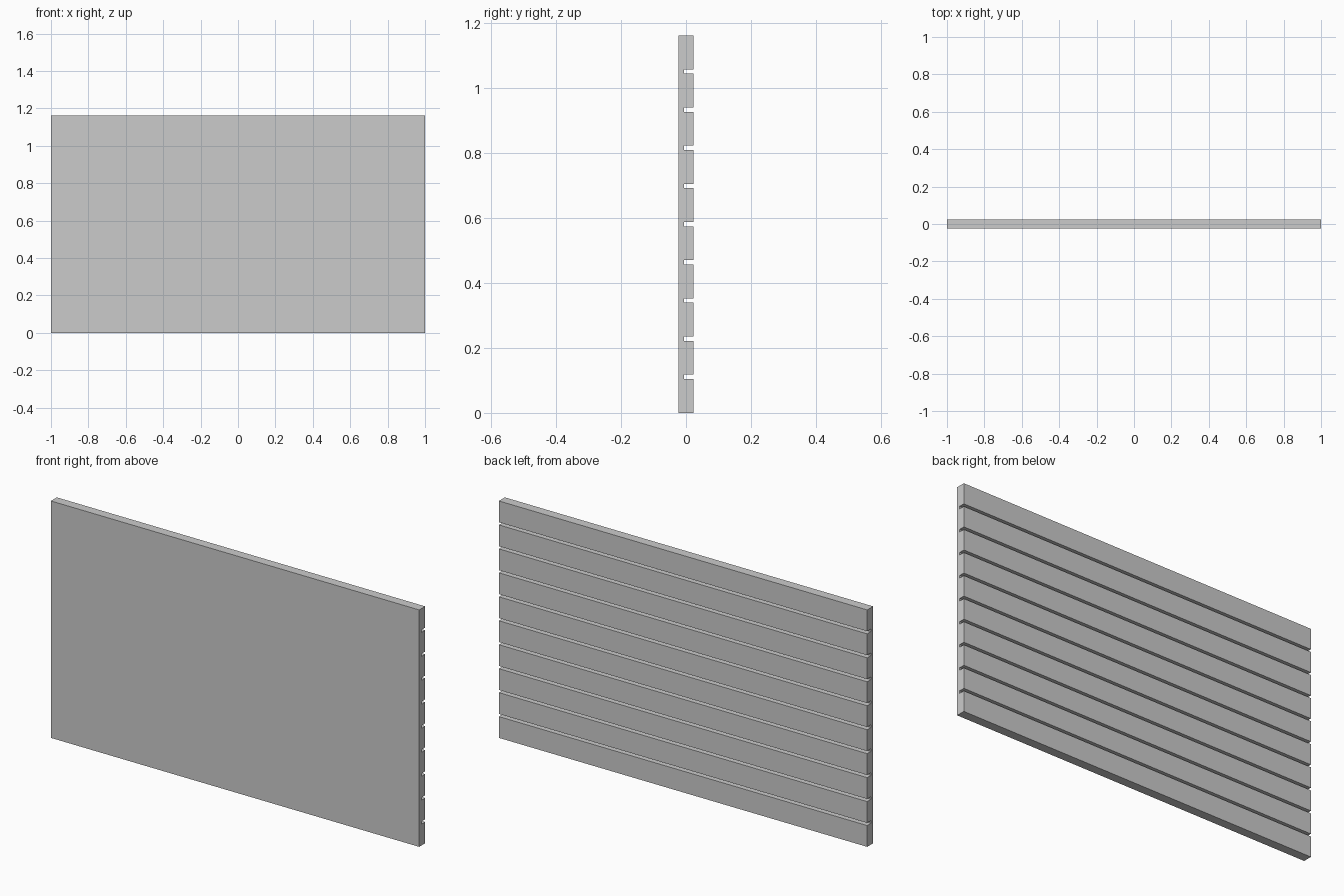
import bpy

if "Cube" in bpy.data.objects:
    bpy.data.objects.remove(bpy.data.objects["Cube"])

WIDTH = 2.0
SLATS = 10
PITCH = 0.1176
SLAT_H = 0.1046
HEIGHT = PITCH * (SLATS - 1) + SLAT_H
Y_FRONT, Y_JOIN, Y_BACK = -0.023, -0.006, 0.023


def box(name, y0, y1, z0, z1):
    bpy.ops.mesh.primitive_cube_add(size=1, location=(0, (y0 + y1) / 2, (z0 + z1) / 2))
    obj = bpy.context.object
    obj.name = name
    obj.scale = (WIDTH, y1 - y0, z1 - z0)
    bpy.ops.object.transform_apply(location=False, rotation=False, scale=True)
    return obj


# Backing board, plain on the front side
box("backing_board", Y_FRONT, Y_JOIN, 0, HEIGHT)

# Evenly spaced horizontal slats on the rear side
for i in range(SLATS):
    box(f"slat_{i + 1}", Y_JOIN, Y_BACK, i * PITCH, i * PITCH + SLAT_H)
